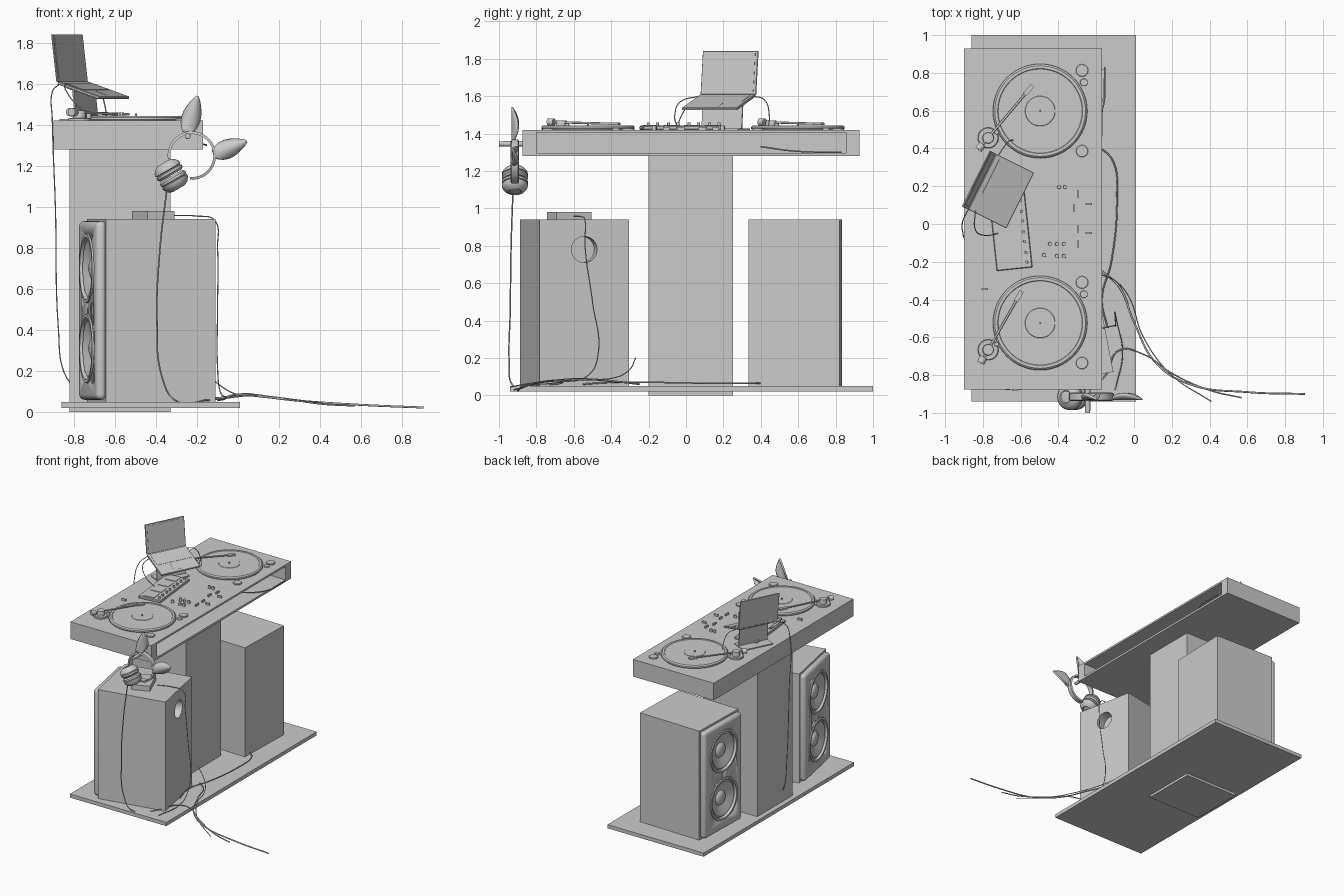
import bpy, bmesh
from math import radians, sin, cos, pi
from mathutils import Matrix, Vector

if "Cube" in bpy.data.objects:
    bpy.data.objects.remove(bpy.data.objects["Cube"])

T = lambda x, y, z: Matrix.Translation((x, y, z))
R = lambda deg, ax: Matrix.Rotation(radians(deg), 4, ax)
I = Matrix.Identity(4)


def finish(name, bm, m=I, smooth=False):
    bmesh.ops.recalc_face_normals(bm, faces=bm.faces)
    me = bpy.data.meshes.new(name)
    bm.to_mesh(me)
    bm.free()
    ob = bpy.data.objects.new(name, me)
    bpy.context.collection.objects.link(ob)
    ob.matrix_world = m
    bpy.context.view_layer.update()
    if smooth:
        select(ob)
        bpy.ops.object.shade_smooth_by_angle(angle=radians(35))
    return ob


def select(ob):
    bpy.ops.object.select_all(action='DESELECT')
    ob.select_set(True)
    bpy.context.view_layer.objects.active = ob


def box(name, lo, hi, m=I, bevel=0, seg=3):
    bm = bmesh.new()
    bmesh.ops.create_cube(bm, size=1)
    for v in bm.verts:
        v.co = [l + (h - l) * (c + .5) for l, h, c in zip(lo, hi, v.co)]
    if bevel:
        bmesh.ops.bevel(bm, geom=bm.edges[:], offset=bevel, segments=seg, profile=.5, affect='EDGES')
    return finish(name, bm, m, bevel > 0)


def lathe(name, prof, m=I, n=32):
    bm = bmesh.new()
    rings = [[bm.verts.new((r * cos(2 * pi * i / n), r * sin(2 * pi * i / n), z)) for i in range(n)] for r, z in prof]
    for a, b in zip(rings, rings[1:]):
        for i in range(n):
            bm.faces.new((a[i], a[(i + 1) % n], b[(i + 1) % n], b[i]))
    bmesh.ops.remove_doubles(bm, verts=bm.verts, dist=1e-5)
    return finish(name, bm, m, True)


def disc(name, r, h, m, n=24):
    return lathe(name, [(0, 0), (r, 0), (r, h * .8), (r * .93, h), (0, h)], m, n)


def cut(ob, cutter):
    cutter.hide_render = True
    select(ob)
    mod = ob.modifiers.new('cut', 'BOOLEAN')
    mod.operation, mod.object, mod.solver = 'DIFFERENCE', cutter, 'EXACT'
    bpy.ops.object.modifier_apply(modifier=mod.name)
    bpy.data.objects.remove(cutter)


def tube(name, pts, r=.004, cyclic=False):
    cu = bpy.data.curves.new(name, 'CURVE')
    cu.dimensions, cu.bevel_depth, cu.bevel_resolution, cu.resolution_u = '3D', r, 2, 10
    cu.use_fill_caps = True
    sp = cu.splines.new('BEZIER')
    sp.bezier_points.add(len(pts) - 1)
    for bp, p in zip(sp.bezier_points, pts):
        bp.co = p
        bp.handle_left_type = bp.handle_right_type = 'AUTO'
    ob = bpy.data.objects.new(name, cu)
    bpy.context.collection.objects.link(ob)
    return ob


# stage base, pillar and hollow table
box('base_plate', (-.86, -.94, .02), (.01, 1, .05))
box('pillar', (-.82, -.2, 0), (-.33, .25, 1.28))
table = box('table', (-.90, -.875, 1.28), (-.17, .928, 1.42))
cut(table, box('slot_cutter', (-.75, -.80, 1.297), (-.1, .855, 1.405)))

# speakers, each with a rounded baffle and two drivers
for side, m in (('left', T(-.445, -.60, 0) @ R(11, 'Z')), ('right', T(-.46, .585, 0) @ R(-1.5, 'Z'))):
    body = box(side + '_speaker_body', (-.25, -.243, .05), (.295, .243, .94), m)
    if side == 'left':
        cut(body, lathe('port_cutter', [(0, -.08), (.07, -.08), (.07, .1), (0, .1)], m @ T(.295, 0, .78) @ R(90, 'Y')))
    baffle = box(side + '_speaker_baffle', (-.295, -.233, .06), (-.24, .233, .93), m, .026, 4)
    for i, z in enumerate((.70, .31)):
        f = m @ T(-.295, 0, z) @ R(-90, 'Y')
        cut(baffle, lathe('driver_cutter', [(0, -.035), (.15, -.035), (.15, .05), (0, .05)], f, 40))
        lathe(f'{side}_driver_{i}', [(.17, -.002), (.168, .008), (.152, .008), (.147, -.012), (.135, -.003),
              (.12, -.008), (.06, -.032), (.05, -.02), (.03, -.012), (0, -.009)], f, 40)

# small box on the left speaker
box('adapter_box', (-.07, -.1, .94), (.07, .1, .98), T(-.413, -.625, 0) @ R(22, 'Z'))

# turntables
Z = 1.42
for name, cy, tip in (('far', .598, (-.545, .725)), ('near', -.524, (-.60, -.365))):
    lathe(name + '_platter', [(0, 0), (.245, 0), (.25, .006), (.249, .016), (.24, .024), (.225, .024), (.222, .021),
          (.08, .021), (.078, .023), (0, .023)], T(-.497, cy, Z), 64)
    disc(name + '_spindle', .006, .035, T(-.497, cy, Z), 10)
    for r, x, y in ((.033, -.275, .215), (.02, -.265, .152), (.032, -.275, -.212)):
        disc(name + '_deck_button', r, .01, T(x, cy + y, Z))
    px, py = -.772, cy - .142
    disc(name + '_arm_base', .055, .014, T(px, py, Z), 32)
    disc(name + '_arm_gimbal', .03, .05, T(px, py, Z))
    piv, end = Vector((px, py, 1.46)), Vector((*tip, 1.452))
    d = (end - piv).normalized()
    q = d.to_track_quat('Z', 'Y').to_matrix().to_4x4()
    tube(name + '_tonearm', [piv - d * .06, piv, piv.lerp(end, .85), end], .006)
    disc(name + '_counterweight', .02, .035, T(*(piv - d * .08)) @ q)
    box(name + '_headshell', (-.012, -.006, -.05), (.012, .006, .01), T(*end) @ q)
    disc(name + '_arm_rest', .012, .035, T(px + .045, py + .03, Z), 12)

# mixer controls set in the table top
for x, y in ((-.397, .196), (-.365, .196), (-.444, -.106), (-.407, -.106), (-.37, -.106), (-.407, -.17),
             (-.37, -.17), (-.476, -.165)):
    disc('mixer_knob', .011, .022, T(x, y, Z), 12)
for x, y, a in ((-.296, .159, 90), (-.24, .106, 0), (-.317, .085, 90), (-.296, -.026, 90), (-.296, -.106, 90),
                (-.24, -.048, 0), (-.79, -.344, 0)):
    box('mixer_fader', (-.018, -.005, 0), (.018, .005, .016), T(x, y, Z) @ R(a, 'Z'))

# pad controller
pc = T(-.655, -.02, Z) @ R(6, 'Z')
box('controller_body', (-.095, -.22, 0), (.095, .22, .022), pc, .004, 1)
for i in range(4):
    y = -.165 + i * .11
    box('controller_screen', (-.06, y - .04, .02), (.03, y + .04, .026), pc)
    for j in (-.025, .025):
        disc('controller_knob', .008, .018, pc @ T(.068, y + j, .022), 12)

# laptop on its stand
lm = T(-.805, .225, 1.605) @ R(-26.5, 'Z')
lb = lm @ R(18, 'Y')
box('laptop_base', (0, -.165, -.008), (.237, .165, .006), lb, .003, 1)
box('laptop_keyboard', (.03, -.145, .005), (.13, .145, .008), lb)
box('laptop_trackpad', (.15, -.045, .005), (.215, .045, .007), lb)
ls = lm @ R(-7, 'Y')
box('laptop_lid', (-.008, -.165, .004), (.001, .165, .238), ls, .002, 1)
box('laptop_screen', (0, -.15, .02), (.003, .15, .226), ls)
box('stand_foot', (-.01, -.125, -.185), (.13, .125, -.177), lm)
box('stand_riser', (0, -.12, -.155), (.008, .12, 0), lm @ T(.055, 0, -.025) @ R(-6, 'Y'))
box('stand_tray', (.03, -.12, -.018), (.2, .12, -.008), lb)

# headphones hung on a peg at the table end
disc('peg', .014, .13, T(-.245, -.87, 1.345) @ R(90, 'X'), 16)
hc, hy = Vector((-.225, -.915, 1.25)), -.915
polar = lambda a, r: hc + Vector((cos(radians(a)), 0, sin(radians(a)))) * r
bm = bmesh.new()
rows = []
for i in range(41):
    a = 47 - 142 + 284 * i / 40
    rows.append([bm.verts.new(polar(a, r) + Vector((0, y, 0)))
                 for r, y in ((.105, -.022), (.118, -.018), (.118, .018), (.105, .022))])
for a, b in zip(rows, rows[1:]):
    for k in range(4):
        bm.faces.new((a[k], a[(k + 1) % 4], b[(k + 1) % 4], b[k]))
bm.faces.new(rows[0])
bm.faces.new(rows[-1])
finish('headband', bm, I, True)
cups = Vector((-.325, hy, 1.152))
for s in (1, -1):
    axis = Vector((-.5, 0, .866)) * s
    q = axis.to_track_quat('Z', 'Y').to_matrix().to_4x4()
    lathe('ear_cup', [(0, .002), (.06, .002), (.07, .012), (.07, .024), (.062, .028), (.07, .032), (.068, .045),
          (.055, .062), (.035, .073), (.03, .07), (0, .074)], T(*cups) @ q, 32)

# pointed ears on the headband
for name, base, tip in (('upper_ear', (-.25, 1.36), (-.197, 1.54)), ('lower_ear', (-.12, 1.255), (.043, 1.32))):
    b, t = Vector((base[0], hy, base[1])), Vector((tip[0], hy, tip[1]))
    u = t - b
    w = Vector((u.z, 0, -u.x)).normalized()
    bm = bmesh.new()
    grid = []
    for i in range(11):
        k = i / 10
        hw = .002 + .041 * sin(pi * min(1, .1 + .9 * k) ** .85) ** .9 if k < 1 else .001
        grid.append([bm.verts.new(b + u * k + w * (hw * j / 3) + Vector((0, -.012 + .03 * (j / 3) ** 2 * sin(pi * k), 0)))
                     for j in range(-3, 4)])
    for p, q in zip(grid, grid[1:]):
        for j in range(6):
            bm.faces.new((p[j], p[j + 1], q[j + 1], q[j]))
    ear = finish(name, bm, I, True)
    sol = ear.modifiers.new('thick', 'SOLIDIFY')
    sol.thickness = .012
    sol.offset = 0

# cables
tube('headphone_cable', [(-.345, -.925, 1.1), (-.38, -.935, .8), (-.395, -.94, .45), (-.37, -.945, .17),
     (-.31, -.93, .06), (-.15, -.80, .058), (-.08, -.67, .065), (.05, -.69, .08), (.2, -.79, .07), (.4, -.88, .04), (.57, -.92, .03)])
tube('power_cable', [(-.17, -.25, .06), (-.08, -.33, .07), (.0, -.52, .085), (.12, -.74, .075), (.3, -.85, .055),
     (.6, -.89, .035), (.905, -.90, .022)], .005)
tube('thin_cable', [(-.17, -.27, .2), (-.1, -.30, .14), (-.03, -.38, .095), (.05, -.6, .09), (.2, -.8, .07), (.41, -.94, .045)], .003)
tube('laptop_cable', [(-.87, .09, 1.6), (-.905, .02, 1.56), (-.905, -.05, 1.42), (-.89, -.06, 1), (-.875, -.05, .4),
     (-.85, -.06, .2), (-.79, -.1, .11), (-.74, -.16, .055)], .003)
tube('laptop_audio_cable', [(-.72, .36, 1.6), (-.68, .42, 1.58), (-.65, .445, 1.5), (-.64, .44, 1.425)], .003)
tube('controller_cable', [(-.84, .07, 1.6), (-.84, -.03, 1.57), (-.79, -.06, 1.5), (-.72, -.05, 1.44)], .003)
tube('floor_cable', [(-.25, .42, .06), (-.17, .395, .065), (-.11, .33, .065), (-.09, .15, .065), (-.12, -.2, .07),
     (-.17, -.4, .07), (-.14, -.55, .06)])
tube('adapter_cable', [(-.31, -.6, .958), (-.2, -.56, .955), (-.115, -.54, .935), (-.1, -.54, .8), (-.1, -.50, .5),
     (-.1, -.47, .22), (-.09, -.52, .11), (-.06, -.68, .07), (-.1, -.88, .055)], .003)
tube('table_edge_cable', [(-.3, .4, 1.33), (-.17, .6, 1.305), (-.155, .83, 1.3)], .004)
